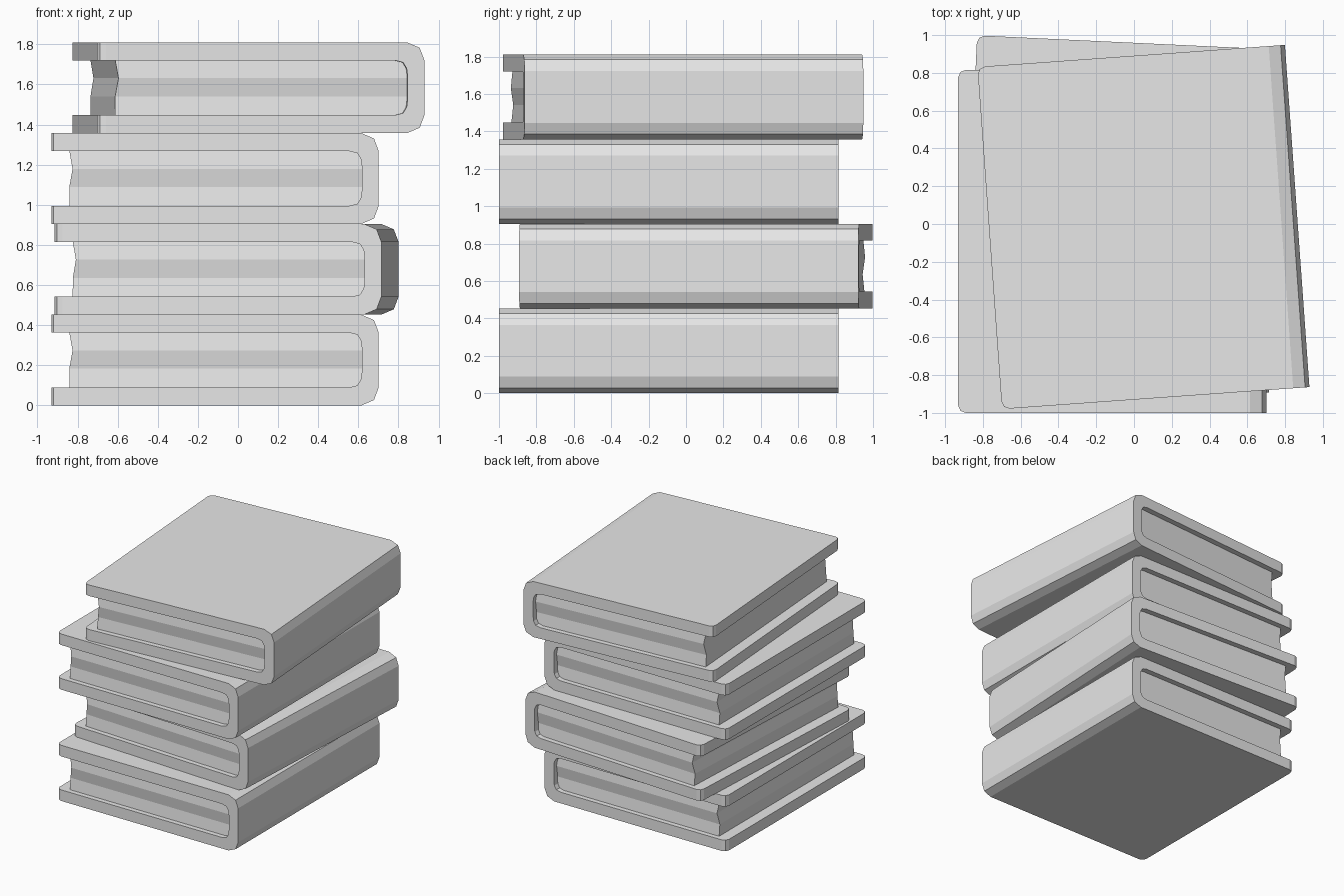
import bpy, bmesh, math

if "Cube" in bpy.data.objects:
    bpy.data.objects.remove(bpy.data.objects["Cube"])

grey = bpy.data.materials.new("plain grey")
grey.diffuse_color = (0.8, 0.8, 0.8, 1)
grey.use_nodes = True
grey.node_tree.nodes["Principled BSDF"].inputs["Base Color"].default_value = grey.diffuse_color

H = 0.4525          # book thickness
HX, HY = 0.816, 0.908   # half width, half length of the cover


def finish(bm, name, loc, angle):
    bmesh.ops.recalc_face_normals(bm, faces=bm.faces)
    mesh = bpy.data.meshes.new(name)
    bm.to_mesh(mesh)
    bm.free()
    mesh.materials.append(grey)
    ob = bpy.data.objects.new(name, mesh)
    ob.location = loc
    ob.rotation_euler.z = math.radians(angle)
    bpy.context.collection.objects.link(ob)


def cover(name, loc, angle):
    # C-shaped cover profile: lower half, mirrored for the upper half
    outer = [(-HX, 0), (0.73, 0), (0.793, 0.027), (HX, 0.088)]
    inner = [(0.733, 0.17), (0.728, 0.13), (0.710, 0.10), (0.67, 0.09), (-HX, 0.09)]
    up = lambda pts: [(x, H - z) for x, z in reversed(pts)]
    profile = outer + up(outer) + up(inner) + inner
    bm = bmesh.new()
    face = bm.faces.new([bm.verts.new((x, -HY, z)) for x, z in profile])
    ext = bmesh.ops.extrude_face_region(bm, geom=[face], use_keep_orig=True)
    new = [g for g in ext["geom"] if isinstance(g, bmesh.types.BMVert)]
    bmesh.ops.translate(bm, verts=new, vec=(0, 2 * HY, 0))
    # round the open corners of both boards
    corners = [e for e in bm.edges
               if all(v.co.x < -HX + 0.001 for v in e.verts)
               and abs(e.verts[0].co.y - e.verts[1].co.y) < 0.001]
    bmesh.ops.bevel(bm, geom=corners, offset=0.04, segments=2,
                    profile=0.5, affect='EDGES')
    finish(bm, name, loc, angle)


def pages(name, loc, angle):
    # stacked rings: (height, fore edge recess, end recess)
    levels = [(0.088, 0.0, 0.004), (0.183, 0.0, 0.014),
              (0.274, 0.016, 0.0), (H - 0.088, 0.0, 0.010)]
    bm = bmesh.new()
    rings = []
    for z, dx, dy in levels:
        x0, x1, y = -HX + 0.09 + dx, 0.745, HY - 0.036 - dy
        rings.append([bm.verts.new(p) for p in
                      ((x0, -y, z), (x1, -y, z), (x1, y, z), (x0, y, z))])
    for a, b in zip(rings, rings[1:]):
        for i in range(4):
            j = (i + 1) % 4
            bm.faces.new((a[i], a[j], b[j], b[i]))
    bm.faces.new(rings[0])
    bm.faces.new(rings[-1])
    finish(bm, name, loc, angle)


# four books, each slightly turned
books = [("bottom", -0.115, -0.092, 0), ("second", -0.058, 0.053, -2.7),
         ("third", -0.115, -0.092, 0), ("top", 0.05, -0.016, 4.1)]
for i, (label, x, y, ang) in enumerate(books):
    cover(label + "_book_cover", (x, y, i * H), ang)
    pages(label + "_book_pages", (x, y, i * H), ang)
